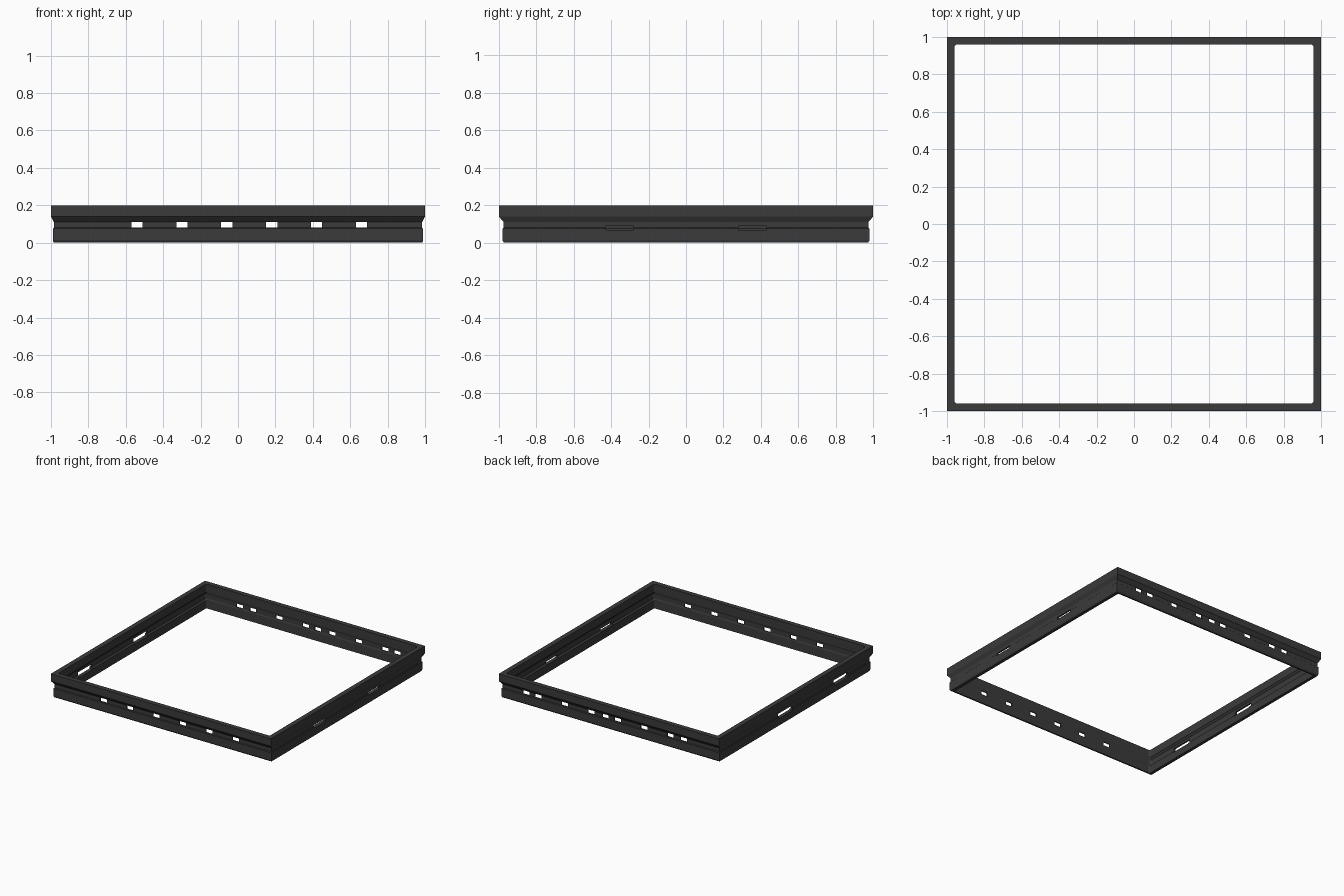
import bpy, bmesh
from mathutils import Matrix, Vector

cube = bpy.data.objects.get("Cube")
if cube:
    bpy.data.objects.remove(cube, do_unlink=True)

charcoal = bpy.data.materials.new("charcoal")
charcoal.use_nodes = True
GREY = (0.043, 0.043, 0.043, 1)
charcoal.diffuse_color = GREY
charcoal.node_tree.nodes["Principled BSDF"].inputs["Base Color"].default_value = GREY


def make_object(name, bm):
    bmesh.ops.recalc_face_normals(bm, faces=bm.faces[:])
    mesh = bpy.data.meshes.new(name)
    bm.to_mesh(mesh)
    bm.free()
    mesh.materials.append(charcoal)
    ob = bpy.data.objects.new(name, mesh)
    bpy.context.collection.objects.link(ob)
    return ob


# Closed wall section: half width in x, half width in y, height
outer = [(0.985, 0.972, 0), (0.99, 0.98, 0.012), (0.99, 0.98, 0.075),
         (0.985, 0.974, 0.08), (0.985, 0.974, 0.11), (1, 1, 0.14), (1, 1, 0.2)]
inner = [(0.96, 0.96, 0.2), (0.96, 0.96, 0.135), (0.972, 0.964, 0.12),
         (0.972, 0.964, 0.075), (0.96, 0.96, 0.065), (0.96, 0.96, 0)]
section = outer + inner

# Sweep the section round four mitred corners
bm = bmesh.new()
corners = [(-1, -1), (1, -1), (1, 1), (-1, 1)]
rings = [[bm.verts.new((sx * x, sy * y, z)) for x, y, z in section]
         for sx, sy in corners]
n = len(section)
for a, b in zip(rings, rings[1:] + rings[:1]):
    for i in range(n):
        j = (i + 1) % n
        bm.faces.new((a[i], b[i], b[j], a[j]))

# Round the inside corners
first = len(outer)
edges = [bm.edges.new((r[i], r[i + 1])) if not bm.edges.get((r[i], r[i + 1]))
         else bm.edges.get((r[i], r[i + 1]))
         for r in rings for i in range(first, n - 1)]
bmesh.ops.bevel(bm, geom=edges, offset=0.014, segments=3, profile=0.5,
                affect='EDGES')
frame = make_object("perimeter_frame", bm)

# Openings through each wall: centre and size
cut = bmesh.new()


def opening(centre, size):
    matrix = Matrix.Translation(Vector(centre)) @ Matrix.Diagonal((*size, 1))
    bmesh.ops.create_cube(cut, size=1, matrix=matrix)


for i in range(6):
    x = -0.54 + 0.24 * i
    for y in (-0.97, 0.97):
        opening((x, y, 0.095), (0.06, 0.1, 0.03))
for x in (-0.66, 0.05, 0.77):
    opening((x, 0.97, 0.095), (0.06, 0.1, 0.03))
for y in (-0.355, 0.355):
    opening((0.98, y, 0.077), (0.1, 0.15, 0.022))
for y in (-0.6, 0.12):
    opening((-0.98, y, 0.08), (0.1, 0.18, 0.04))
cutter = make_object("opening_cutter", cut)
cutter.hide_render = True

mod = frame.modifiers.new("openings", 'BOOLEAN')
mod.operation = 'DIFFERENCE'
mod.solver = 'EXACT'
mod.object = cutter
bpy.context.view_layer.objects.active = frame
frame.select_set(True)
bpy.ops.object.modifier_apply(modifier=mod.name)
bpy.data.objects.remove(cutter, do_unlink=True)
